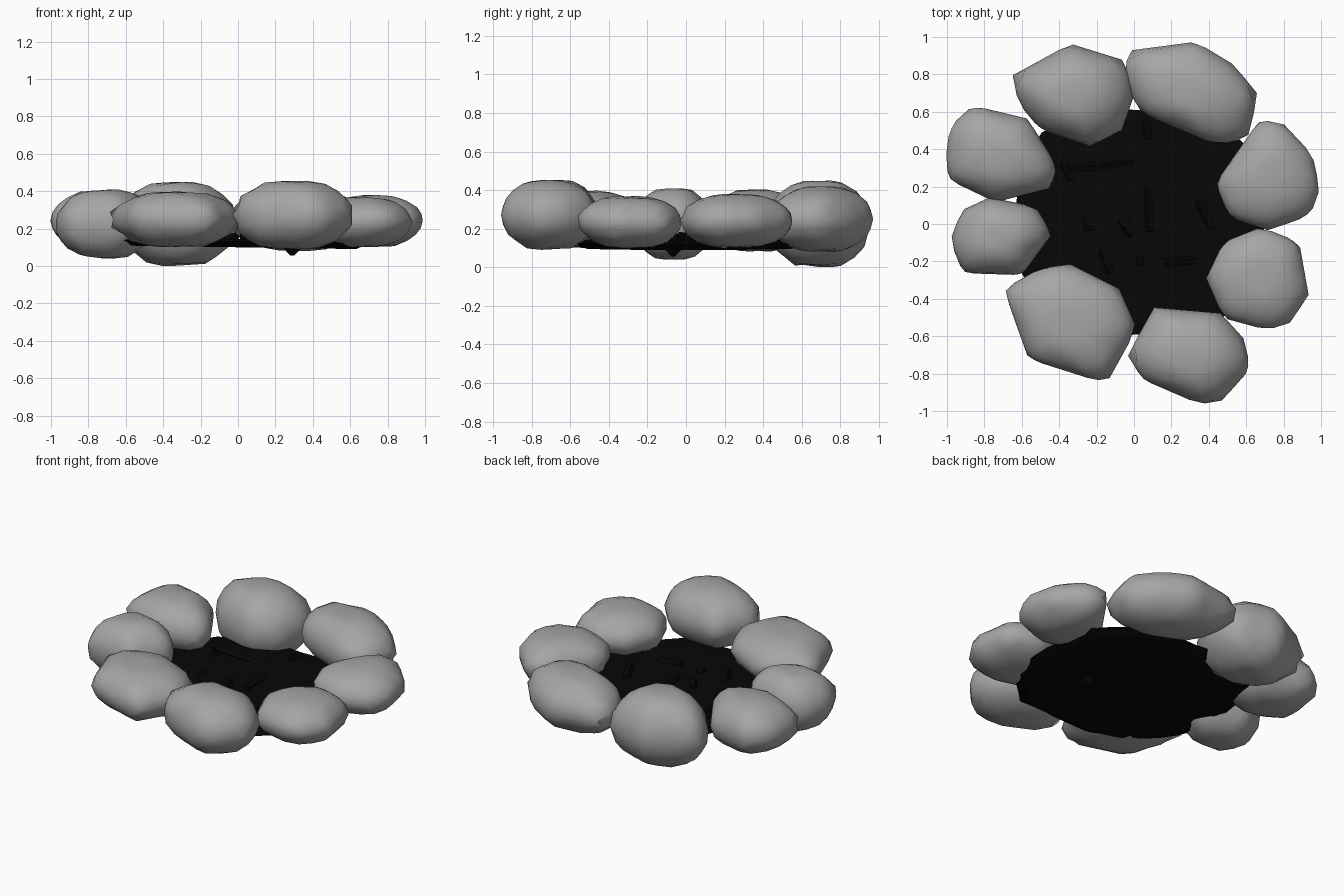
import bpy, bmesh, math, random
from mathutils import Vector, Matrix, noise

if "Cube" in bpy.data.objects:
    bpy.data.objects.remove(bpy.data.objects["Cube"])


def material(name, v):
    m = bpy.data.materials.new(name)
    m.diffuse_color = (v, v, v, 1)
    m.use_nodes = True
    m.node_tree.nodes["Principled BSDF"].inputs["Base Color"].default_value = m.diffuse_color
    return m


black = material("char_black", 0.002)
grey = material("stone_grey", 0.38)


def finish(bm, name, mat, smooth=None):
    me = bpy.data.meshes.new(name)
    bm.to_mesh(me)
    bm.free()
    ob = bpy.data.objects.new(name, me)
    bpy.context.collection.objects.link(ob)
    me.materials.append(mat)
    if smooth:
        bpy.context.view_layer.objects.active = ob
        ob.select_set(True)
        bpy.ops.object.shade_smooth_by_angle(angle=math.radians(smooth))
        ob.select_set(False)
    return ob


def ray_radius(pts, c, d):
    """Distance from c to the closed outline along direction d."""
    best = 0
    for a, b in zip(pts, pts[1:] + pts[:1]):
        a, e = a - c, b - a
        den = d.x * e.y - d.y * e.x
        if abs(den) < 1e-9:
            continue
        t = (a.x * e.y - a.y * e.x) / den
        u = (a.x * d.y - a.y * d.x) / den
        if t > 0 and -1e-6 <= u <= 1 + 1e-6:
            best = max(best, t)
    return best


def stone(name, z0, z1, outline):
    """Flattened boulder: a sphere swollen to fill a plan outline."""
    pts = [Vector(p) for p in outline]
    xs, ys = [p.x for p in pts], [p.y for p in pts]
    c = Vector(((min(xs) + max(xs)) / 2, (min(ys) + max(ys)) / 2))
    zc, h = (z0 + z1) / 2, (z1 - z0) / 2
    bm = bmesh.new()
    bmesh.ops.create_icosphere(bm, subdivisions=3, radius=1)
    for v in bm.verts:
        flat = Vector((v.co.x, v.co.y))
        s = flat.length
        z = max(-1, min(1, v.co.z * 1.08))
        n = noise.noise(v.co * 1.6 + Vector((c.x, c.y, 0)) * 9)
        p = c.copy()
        if s > 1e-6:
            d = flat / s
            p += d * ray_radius(pts, c, d) * s ** 0.95 * (1.015 + 0.07 * n * abs(z))
        v.co = (p.x, p.y, zc + h * z * (1 - 0.1 * abs(n)))
    finish(bm, name, grey, smooth=65)


# Ring of stones, clockwise from the back left
stone("stone_back_left", 0.0, 0.45, [(-.65, .79), (-.34, .96), (-.05, .87), (0, .7),
      (-.07, .5), (-.24, .42), (-.5, .51), (-.61, .64)])
stone("stone_back_right", 0.08, 0.42, [(-.05, .92), (.33, .97), (.53, .85), (.66, .69),
      (.6, .45), (.43, .43), (.05, .59), (-.03, .72)])
stone("stone_right_back", 0.1, 0.38, [(.44, .22), (.67, .55), (.79, .54), (.95, .37),
      (.99, .19), (.94, .05), (.72, -.03), (.51, .04)])
stone("stone_right_front", 0.1, 0.37, [(.39, -.29), (.48, -.1), (.68, -.02), (.88, -.1),
      (.93, -.38), (.82, -.54), (.7, -.56), (.48, -.5)])
stone("stone_front_right", 0.09, 0.455, [(-.03, -.7), (.11, -.45), (.46, -.48), (.58, -.61),
      (.62, -.77), (.47, -.94), (.35, -.96), (.05, -.83)])
stone("stone_front_left", 0.1, 0.4, [(-.69, -.35), (-.5, -.24), (-.34, -.22), (-.08, -.35),
      (.01, -.56), (-.15, -.85), (-.56, -.72), (-.65, -.47)])
stone("stone_left_front", 0.04, 0.41, [(-.98, -.09), (-.92, .07), (-.77, .14), (-.53, .09),
      (-.44, -.05), (-.6, -.27), (-.91, -.26)])
stone("stone_left_back", 0.08, 0.405, [(-1, .37), (-.99, .24), (-.74, .12), (-.43, .2),
      (-.42, .32), (-.57, .56), (-.86, .63), (-.98, .52)])

# Thin irregular bed of ash, slightly squared in plan
bm = bmesh.new()
N = 24
rings = []
for f, z in ((0.9, 0.1), (1.0, 0.13), (0.8, 0.145), (0.4, 0.145)):
    random.seed(7)
    ring = []
    for i in range(N):
        a = 2 * math.pi * i / N
        r = f * random.uniform(0.96, 1.03) * (1 + 0.1 * math.sin(2 * a) ** 2)
        x = 0.03 + 0.68 * r * math.cos(a)
        ring.append(bm.verts.new((x, 0.02 + 0.61 * r * math.sin(a), z - 0.015 * x)))
    rings.append(ring)
for lo, hi in zip(rings, rings[1:]):
    for i in range(N):
        j = (i + 1) % N
        bm.faces.new((lo[i], lo[j], hi[j], hi[i]))
bm.faces.new(rings[0][::-1])
bm.faces.new(rings[-1])
finish(bm, "ash_bed", black)

# Burnt sticks lying in the ash: x, y, heading in degrees, length
bm = bmesh.new()
for x, y, ang, ln in ((.07, .5, 95, .09), (-.18, .31, 5, .36), (-.36, .28, 120, .1),
                      (-.25, 0, 105, .07), (-.04, -.02, 130, .1), (.08, .08, 92, .24),
                      (.38, .05, 115, .16), (-.15, -.2, 112, .13), (.25, -.2, 5, .16),
                      (.03, -.2, 0, .04)):
    m = (Matrix.Translation((x, y, .15)) @ Matrix.Rotation(math.radians(ang), 4, 'Z')
         @ Matrix.Rotation(0.1, 4, 'Y') @ Matrix.Rotation(0.5, 4, 'X')
         @ Matrix.Diagonal((ln, .035, .03, 1)))
    bmesh.ops.create_cube(bm, size=1, matrix=m)
finish(bm, "burnt_sticks", black)

# Lump of charcoal poking out under the bed
bm = bmesh.new()
bmesh.ops.create_cone(bm, cap_ends=True, segments=5, radius1=0.01, radius2=0.08, depth=0.07,
                      matrix=Matrix.Translation((.29, -.07, .09)))
finish(bm, "charcoal_lump", black)
